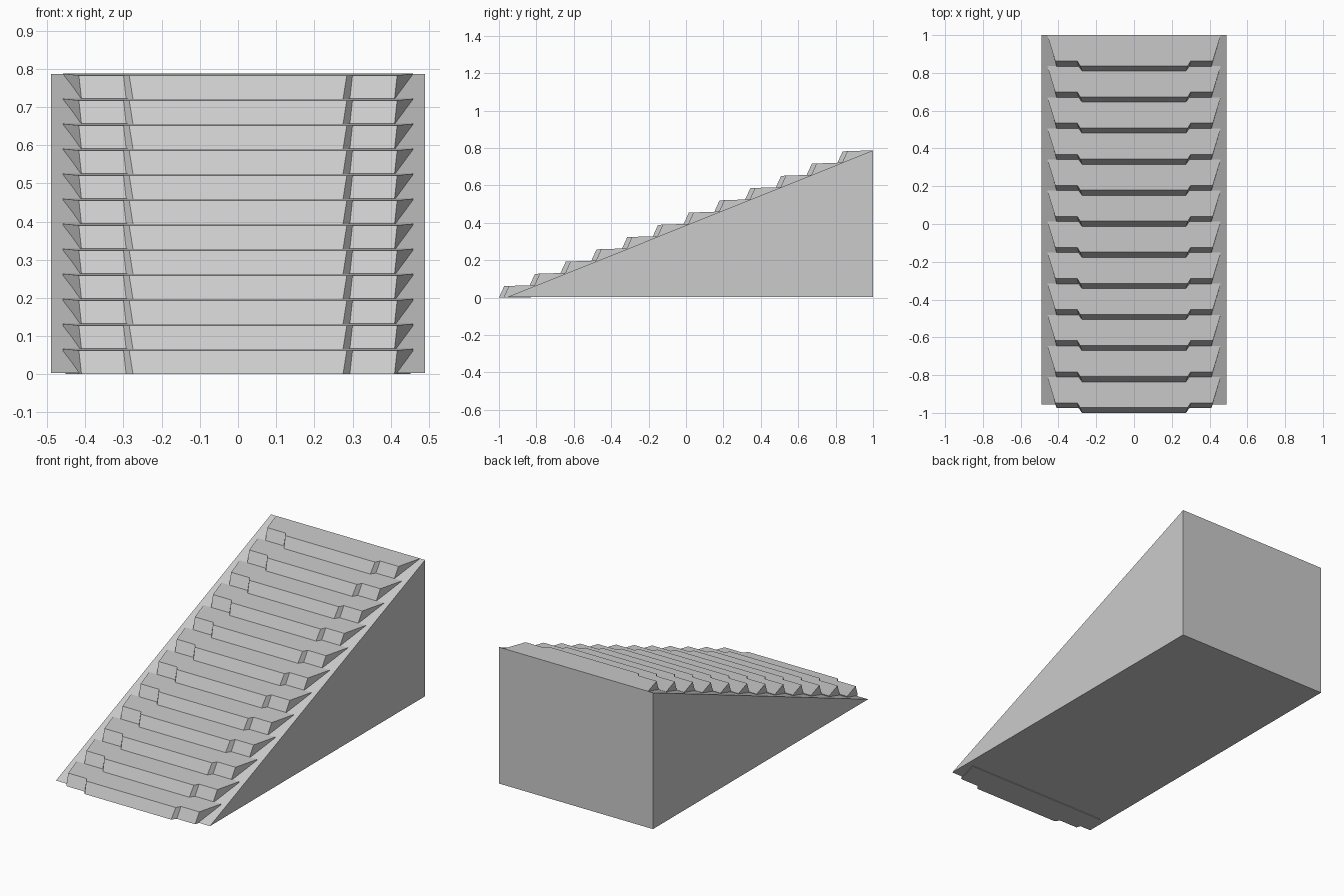
import bpy

if "Cube" in bpy.data.objects:
    bpy.data.objects.remove(bpy.data.objects["Cube"])

STEPS = 12
RUN, RISE = 0.1645, 0.0655

grey = bpy.data.materials.new("concrete_grey")
grey.diffuse_color = (0.6, 0.6, 0.6, 1)
grey.use_nodes = True
grey.node_tree.nodes["Principled BSDF"].inputs["Base Color"].default_value = grey.diffuse_color


def prism(name, lower, upper):
    """Solid joining two matching outlines (counter-clockwise from above)."""
    n = len(lower)
    faces = [tuple(reversed(range(n))), tuple(range(n, 2 * n))]
    faces += [(i, (i + 1) % n, n + (i + 1) % n, n + i) for i in range(n)]
    mesh = bpy.data.meshes.new(name)
    mesh.from_pydata(lower + upper, [], faces)
    mesh.materials.append(grey)
    obj = bpy.data.objects.new(name, mesh)
    bpy.context.collection.objects.link(obj)
    return obj


def mirrored(half):
    """Complete a right-hand outline, listed front to back, across x = 0."""
    return half + [(-x, y, z) for x, y, z in reversed(half)]


# Sloping wedge under the stairs
profile = [(-0.955, 0.003), (1.0, 0.003), (1.0, 0.787)]
prism("ramp_base",
      [(0.49, y, z) for y, z in reversed(profile)],
      [(-0.49, y, z) for y, z in reversed(profile)])

# Steps: raked front with a protruding middle, sides flaring to the back
bottom = mirrored([(0.275, -1.0, 0), (0.293, -0.975, 0),
                   (0.41, -0.975, 0), (0.452, -0.828, 0)])
top = mirrored([(0.285, -0.972, 0.0615), (0.30, -0.947, 0.0623),
                (0.417, -0.947, 0.0623), (0.459, -0.8095, 0.0668)])
for i in range(STEPS):
    def shift(pts):
        return [(x, y + i * RUN, z + i * RISE) for x, y, z in pts]
    prism(f"step_{i + 1}", shift(bottom), shift(top))
